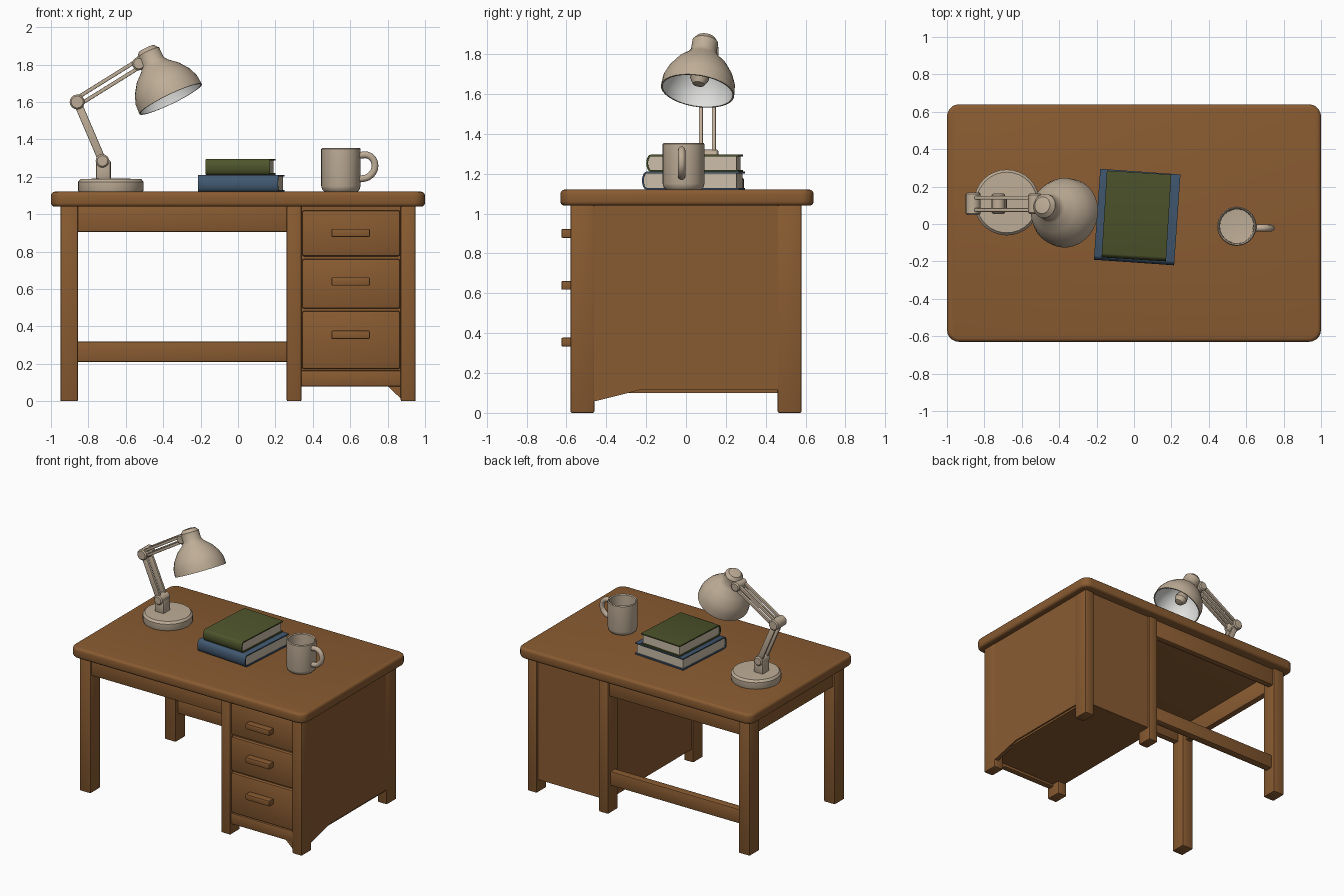
import bpy, bmesh, math
from mathutils import Vector, Matrix

if "Cube" in bpy.data.objects:
    bpy.data.objects.remove(bpy.data.objects["Cube"], do_unlink=True)


def material(name, rgb):
    m = bpy.data.materials.new(name)
    m.use_nodes = True
    m.diffuse_color = (*rgb, 1)
    bsdf = m.node_tree.nodes["Principled BSDF"]
    bsdf.inputs["Base Color"].default_value = (*rgb, 1)
    bsdf.inputs["Roughness"].default_value = 0.8
    return m


WOOD = material("warm brown wood", (0.25, 0.105, 0.031))
BEIGE = material("beige enamel", (0.52, 0.42, 0.31))
WHITE = material("white shade lining", (0.75, 0.75, 0.73))
BLUE = material("blue cover", (0.055, 0.1, 0.165))
GREEN = material("olive cover", (0.075, 0.09, 0.025))
PAGES = material("cream pages", (0.6, 0.52, 0.4))


def finish(name, bm, mats, bevel=0, segments=2, angle=35):
    bmesh.ops.recalc_face_normals(bm, faces=bm.faces)
    mesh = bpy.data.meshes.new(name)
    bm.to_mesh(mesh)
    bm.free()
    for m in mats:
        mesh.materials.append(m)
    ob = bpy.data.objects.new(name, mesh)
    bpy.context.collection.objects.link(ob)
    bpy.ops.object.select_all(action="DESELECT")
    ob.select_set(True)
    bpy.context.view_layer.objects.active = ob
    if bevel:
        mod = ob.modifiers.new("Bevel", "BEVEL")
        mod.width, mod.segments = bevel, segments
        bpy.ops.object.modifier_apply(modifier="Bevel")
    bpy.ops.object.shade_smooth_by_angle(angle=math.radians(angle))
    return ob


def box(name, x, y, z, mat=WOOD, bevel=0.008):
    bm = bmesh.new()
    size = [b - a for a, b in (x, y, z)]
    mid = [(a + b) / 2 for a, b in (x, y, z)]
    bmesh.ops.create_cube(bm, size=1, matrix=Matrix.Translation(mid) @ Matrix.Diagonal((*size, 1)))
    return finish(name, bm, [mat], bevel)


def prism(name, points, direction, mat=WOOD, bevel=0):
    """Extrude a planar outline along a direction."""
    bm = bmesh.new()
    face = bm.faces.new([bm.verts.new(p) for p in points])
    out = bmesh.ops.extrude_face_region(bm, geom=[face])["geom"]
    bmesh.ops.translate(bm, vec=direction, verts=[v for v in out if isinstance(v, bmesh.types.BMVert)])
    return finish(name, bm, [mat], bevel)


def lathe(name, profile, origin, axis=(0, 0, 1), mats=(BEIGE,), inner_from=99, sides=32):
    """Revolve (radius, height) pairs; spans past inner_from use the second material."""
    bm = bmesh.new()
    frame = Matrix.Translation(origin) @ Vector(axis).to_track_quat("Z", "Y").to_matrix().to_4x4()
    rings = []
    for r, h in profile:
        n = sides if r else 1
        turn = 2 * math.pi / sides
        rings.append([bm.verts.new(frame @ Vector((r * math.cos(i * turn), r * math.sin(i * turn), h)))
                      for i in range(n)])
    for k, (a, b) in enumerate(zip(rings, rings[1:])):
        for i in range(sides):
            j = (i + 1) % sides
            loop = [a[i % len(a)], a[j % len(a)], b[j % len(b)], b[i % len(b)]]
            face = bm.faces.new(list(dict.fromkeys(loop)))
            face.material_index = int(k >= inner_from)
    return finish(name, bm, mats)


def bar(name, a, b, wide, thick):
    """Flat lamp bar between two points, thick along y."""
    a, b = Vector(a), Vector(b)
    d = (b - a).normalized()
    y = (Vector((0, 1, 0)) - d * d.y).normalized()
    s = d.cross(y)
    pts = [a + s * i * wide / 2 + y * j * thick / 2 for i, j in ((-1, -1), (1, -1), (1, 1), (-1, 1))]
    return prism(name, pts, b - a, BEIGE, 0.004)


# Rounded desk top
bm = bmesh.new()
bmesh.ops.create_cube(bm, size=1, matrix=Matrix.Translation((0, 0.005, 1.08)) @ Matrix.Diagonal((2, 1.27, 0.08, 1)))
uprights = [e for e in bm.edges if abs(e.verts[0].co.z - e.verts[1].co.z) > 0.05]
bmesh.ops.bevel(bm, geom=uprights, offset=0.065, segments=5, affect="EDGES", profile=0.5)
rims = [e for e in bm.edges if abs(e.verts[0].co.z - e.verts[1].co.z) < 0.01]
rims = [e for e in rims if any(len(f.verts) > 4 for f in e.link_faces)]
bmesh.ops.bevel(bm, geom=rims, offset=0.02, segments=3, affect="EDGES", profile=0.5)
finish("desk_top", bm, [WOOD])

# Legs, aprons and stretcher
for side, s in (("front", -1), ("back", 1)):
    outer, inner = s * 0.58, s * 0.46
    y = tuple(sorted((outer, inner)))
    for label, x in (("left_end", (-0.95, -0.855)), ("cabinet_inner", (0.26, 0.34)), ("cabinet_outer", (0.87, 0.95))):
        box(f"{side}_{label}_leg", x, y, (0, 1.045))
    box(f"{side}_apron", (-0.87, 0.27), tuple(sorted((s * 0.565, s * 0.515))), (0.905, 1.045))
box("end_apron", (-0.935, -0.885), (-0.48, 0.48), (0.905, 1.045))
box("back_stretcher", (-0.87, 0.27), (0.49, 0.55), (0.21, 0.32))

# Drawer cabinet
box("cabinet_body", (0.275, 0.935), (-0.55, 0.565), (0.1, 1.045), bevel=0)
outline = [(-0.56, 0.06), (-0.45, 0.06), (-0.23, 0.115), (0.56, 0.115), (0.56, 1.045), (-0.56, 1.045)]
prism("cabinet_side_panel", [(0.915, y, z) for y, z in outline], (0.032, 0, 0))
box("cabinet_bottom_rail", (0.33, 0.88), (-0.568, -0.52), (0.08, 0.165))
prism("corner_bracket", [(0.79, -0.56, 0.09), (0.88, -0.56, 0.09), (0.88, -0.56, 0.005)], (0, 0.04, 0))
for label, low, high, grip in (("top", 0.775, 1.02, 0.9), ("middle", 0.495, 0.76, 0.64), ("bottom", 0.172, 0.482, 0.355)):
    box(f"{label}_drawer", (0.342, 0.868), (-0.575, -0.53), (low, high), bevel=0.012)
    box(f"{label}_handle", (0.5, 0.705), (-0.625, -0.565), (grip - 0.022, grip + 0.022), bevel=0.006)


# Books with a rounded spine at the front
def book(name, centre, width, depth, z, height, mat, turn):
    t, r, front = 0.009, height / 2, -depth / 2
    bulge = 0.022

    def arc(rad, push):
        steps = [math.pi * (i / 8 - 0.5) for i in range(9)]
        return [(front + bulge - push * math.cos(a), r + rad * math.sin(a)) for a in steps]
    shape = [(depth / 2, 0)] + arc(r, bulge) + [(depth / 2, 2 * r), (depth / 2, 2 * r - t)]
    shape += arc(r - t, bulge - t)[::-1] + [(depth / 2, t)]
    block = arc(r - t, bulge - t) + [(depth / 2 - 0.012, 2 * r - t), (depth / 2 - 0.012, t)]
    for part, pts, w, m in (("cover", shape, width, mat), ("pages", block, width - 0.016, PAGES)):
        ob = prism(f"{name}_{part}", [(-w / 2, y, h) for y, h in pts], (w, 0, 0), m)
        ob.location = (*centre, z)
        ob.rotation_euler.z = math.radians(turn)


book("lower_book", (0.017, 0.037), 0.43, 0.487, 1.12, 0.09, BLUE, -4)
book("upper_book", (0.013, 0.043), 0.345, 0.465, 1.21, 0.085, GREEN, -3.5)

# Mug with a looped handle
lathe("mug", [(0, 0), (0.088, 0), (0.1, 0.012), (0.105, 0.03), (0.105, 0.228), (0.1, 0.235), (0.093, 0.228),
              (0.09, 0.03), (0, 0.022)], (0.55, -0.012, 1.12))
curve = bpy.data.curves.new("mug_handle", "CURVE")
curve.dimensions = "3D"
curve.bevel_depth, curve.bevel_resolution, curve.use_fill_caps = 0.019, 3, True
spline = curve.splines.new("BEZIER")
path = [(0.64, 1.315), (0.705, 1.31), (0.732, 1.26), (0.705, 1.205), (0.64, 1.185)]
spline.bezier_points.add(len(path) - 1)
for p, (x, z) in zip(spline.bezier_points, path):
    p.co = (x, -0.022, z)
    p.handle_left_type = p.handle_right_type = "AUTO"
curve.materials.append(BEIGE)
handle = bpy.data.objects.new("mug_handle", curve)
bpy.context.collection.objects.link(handle)

# Lamp base, post and jointed arms
lathe("lamp_base", [(0, 0), (0.172, 0), (0.176, 0.01), (0.176, 0.052), (0.162, 0.068), (0, 0.072)], (-0.68, 0.115, 1.12))
box("lamp_post", (-0.76, -0.68), (0.065, 0.15), (1.18, 1.29), BEIGE, 0.012)
foot, elbow, head = (-0.725, 1.285), (-0.86, 1.6), (-0.53, 1.805)


def pivot(name, at, radius, half):
    profile = [(0, -half), (radius - 0.008, -half), (radius, 0.008 - half), (radius, half - 0.008),
               (radius - 0.008, half), (0, half)]
    lathe(name, profile, (at[0], 0.108, at[1]), (0, 1, 0), sides=16)


pivot("foot_pivot", foot, 0.036, 0.055)
pivot("elbow_pivot", elbow, 0.04, 0.06)
pivot("head_pivot", head, 0.036, 0.055)
for label, y in (("front", 0.075), ("back", 0.14)):
    bar(f"{label}_lower_arm", (foot[0], y, foot[1]), (elbow[0], y, elbow[1]), 0.042, 0.02)
    for level, dz in (("low", -0.022), ("high", 0.022)):
        bar(f"{label}_{level}_upper_arm", (elbow[0], y, elbow[1] + dz), (head[0], y, head[1] + dz), 0.02, 0.02)

# Tilted bell shade with a pale lining, and its bulb
rim, axis = (-0.36, 0.058, 1.615), (-0.43, 0.14, 0.89)
bell = [(0.186, 0), (0.182, 0.055), (0.162, 0.105), (0.125, 0.158), (0.08, 0.198), (0.065, 0.22)]
cap = [(0.065, 0.278), (0.045, 0.302), (0, 0.308)]
lining = [(r - 0.008, max(h - 0.008, 0)) for r, h in bell[:-1]]
lathe("lamp_shade", cap[::-1] + bell[::-1] + lining + [(0, 0.2)], rim, axis, (BEIGE, WHITE), len(cap + bell))
lathe("lamp_bulb", [(0, 0.03), (0.03, 0.038), (0.048, 0.07), (0.042, 0.105), (0.025, 0.135), (0.025, 0.195)], rim, axis, sides=20)
